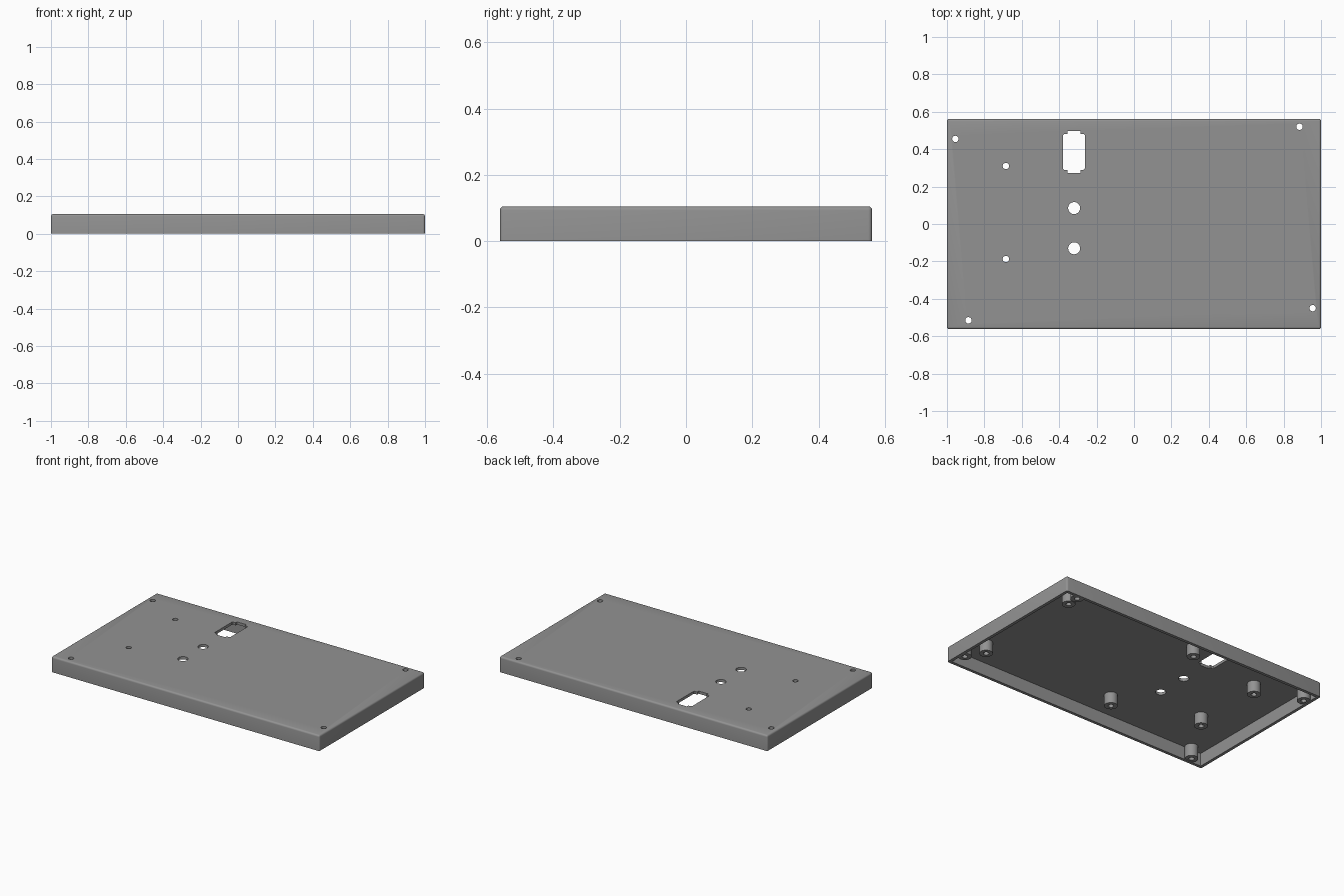
import bpy, bmesh, math
from mathutils import Matrix, Vector

if "Cube" in bpy.data.objects:
    bpy.data.objects.remove(bpy.data.objects["Cube"], do_unlink=True)

W, D, H = 1.0, 0.562, 0.105      # half width, half depth, height
WALL, ROOF, EDGE = 0.02, 0.018, 0.012
FLOOR = H - ROOF                 # underside of the top plate

grey = bpy.data.materials.new("plain grey")
grey.use_nodes = True
grey.diffuse_color = (0.29, 0.29, 0.29, 1)
grey.node_tree.nodes["Principled BSDF"].inputs["Base Color"].default_value = (0.29, 0.29, 0.29, 1)


def make_object(name, bm):
    bmesh.ops.recalc_face_normals(bm, faces=bm.faces)
    mesh = bpy.data.meshes.new(name)
    bm.to_mesh(mesh)
    bm.free()
    mesh.materials.append(grey)
    obj = bpy.data.objects.new(name, mesh)
    bpy.context.collection.objects.link(obj)
    return obj


def add_box(bm, hx, hy, z0, z1):
    m = Matrix.Translation((0, 0, (z0 + z1) / 2)) @ Matrix.Diagonal((2 * hx, 2 * hy, z1 - z0, 1))
    bmesh.ops.create_cube(bm, size=1, matrix=m)


def smooth(obj):
    bpy.ops.object.select_all(action='DESELECT')
    obj.select_set(True)
    bpy.context.view_layer.objects.active = obj
    bpy.ops.object.shade_smooth_by_angle(angle=math.radians(35))


# Part positions: (x, y, bore radius)
corner_mounts = [(0.885, 0.52), (0.955, -0.45), (-0.955, 0.455), (-0.885, -0.515)]
side_mounts = [(-0.685, 0.31), (-0.685, -0.187)]
board_mounts = [(x, y) for x in (0.872, -0.112) for y in (0.425, -0.35)]
round_holes = [(-0.32, 0.085), (-0.32, -0.13)]
BORE, BOSS = 0.017, 0.041

# Outer tray with rounded top and upright edges
bm = bmesh.new()
add_box(bm, W, D, 0, H)
edges = [e for e in bm.edges if max(v.co.z for v in e.verts) > H / 2]
bmesh.ops.bevel(bm, geom=edges, offset=EDGE, segments=4, profile=0.5, affect='EDGES')
shell = make_object("case_shell", bm)

# Cutter for the hollow underside
bm = bmesh.new()
add_box(bm, W - WALL, D - WALL, -0.1, FLOOR)
cavity = make_object("cavity_cutter", bm)

# Cutter for the round holes and the socket opening
bm = bmesh.new()
holes = [(x, y, BORE) for x, y in corner_mounts + side_mounts]
holes += [(x, y, 0.032) for x, y in round_holes]
for x, y, r in holes:
    bmesh.ops.create_cone(bm, cap_ends=True, segments=32, radius1=r, radius2=r,
                          depth=0.1, matrix=Matrix.Translation((x, y, H)))
quarter = [(0.058, 0.0), (0.058, 0.09), (0.052, 0.096), (0.034, 0.096), (0.034, 0.112)]
outline = quarter + [(-x, y) for x, y in reversed(quarter)]
outline += [(-x, -y) for x, y in quarter[1:]] + [(x, -y) for x, y in reversed(quarter[1:])]
face = bm.faces.new([bm.verts.new((x - 0.321, y + 0.386, H - 0.05)) for x, y in outline])
top = bmesh.ops.extrude_face_region(bm, geom=[face])["geom"]
bmesh.ops.translate(bm, verts=[g for g in top if isinstance(g, bmesh.types.BMVert)], vec=(0, 0, 0.1))
opening = make_object("opening_cutter", bm)

# Cut the shell, then drop the helpers
for cutter in (cavity, opening):
    cutter.hide_render = True
    mod = shell.modifiers.new(cutter.name, 'BOOLEAN')
    mod.operation, mod.solver, mod.object = 'DIFFERENCE', 'EXACT', cutter
graph = bpy.context.evaluated_depsgraph_get()
cut_mesh = bpy.data.meshes.new_from_object(shell.evaluated_get(graph))
shell.modifiers.clear()
shell.data = cut_mesh
cut_mesh.materials.clear()
cut_mesh.materials.append(grey)
for cutter in (cavity, opening):
    bpy.data.objects.remove(cutter, do_unlink=True)
smooth(shell)


# Hollow screw bosses hanging from the underside of the top
def boss(name, x, y, z0):
    z1 = FLOOR + 0.002
    bm = bmesh.new()
    loop = [bm.verts.new(p) for p in ((BORE, 0, z0), (BOSS, 0, z0), (BOSS, 0, z1), (BORE, 0, z1))]
    ring = [bm.edges.new((loop[i], loop[(i + 1) % 4])) for i in range(4)]
    bmesh.ops.spin(bm, geom=loop + ring, cent=(0, 0, 0), axis=(0, 0, 1),
                   angle=math.tau, steps=32, use_merge=True)
    bmesh.ops.remove_doubles(bm, verts=bm.verts, dist=0.0001)
    bmesh.ops.translate(bm, verts=bm.verts, vec=Vector((x, y, 0)))
    smooth(make_object(name, bm))


for label, spots, z0 in (("corner_boss", corner_mounts, 0.004),
                         ("side_boss", side_mounts, 0.012),
                         ("board_boss", board_mounts, 0.012)):
    for i, (x, y) in enumerate(spots):
        boss(f"{label}_{i + 1}", x, y, z0)
